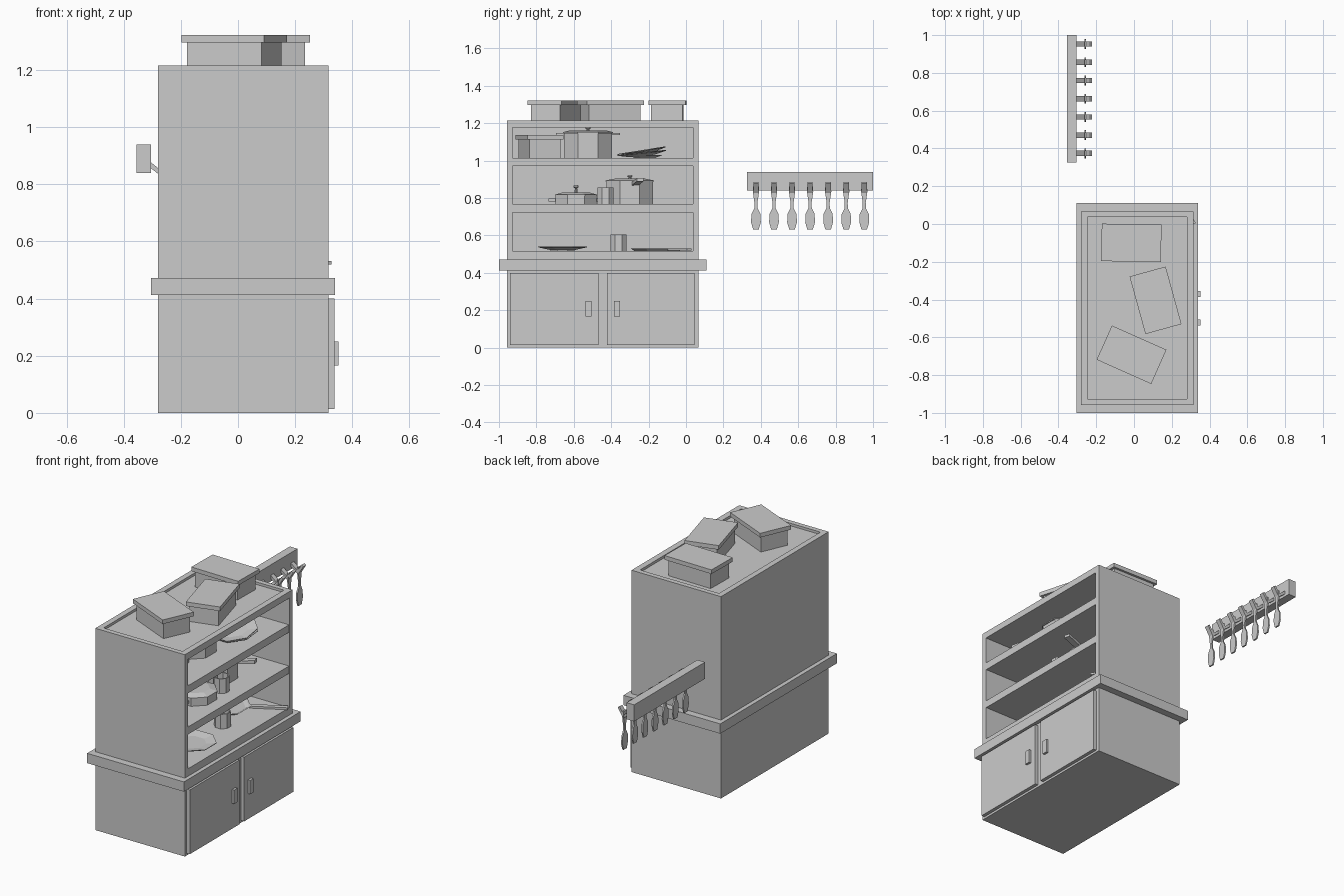
import bpy, bmesh, math
from mathutils import Matrix

if "Cube" in bpy.data.objects:
    bpy.data.objects.remove(bpy.data.objects["Cube"])


def make(name, bm, matrix=None):
    bmesh.ops.recalc_face_normals(bm, faces=bm.faces)
    me = bpy.data.meshes.new(name)
    bm.to_mesh(me)
    bm.free()
    ob = bpy.data.objects.new(name, me)
    bpy.context.collection.objects.link(ob)
    if matrix is not None:
        ob.matrix_world = matrix
    return ob


def box(name, x, y, z, matrix=None):
    bm = bmesh.new()
    bmesh.ops.create_cube(bm, size=1)
    for v in bm.verts:
        for i, (a, b) in enumerate((x, y, z)):
            v.co[i] = a if v.co[i] < 0 else b
    return make(name, bm, matrix)


def lathe(name, profile, loc, sides=8, tilt=0):
    """Revolve (radius, height) points; both ends are capped."""
    bm = bmesh.new()
    rings = []
    for r, h in profile:
        angles = [2 * math.pi * (i + 0.5) / sides for i in range(sides)]
        rings.append([bm.verts.new((r * math.cos(a), r * math.sin(a), h)) for a in angles])
    for lo, hi in zip(rings, rings[1:]):
        for i in range(sides):
            j = (i + 1) % sides
            bm.faces.new((lo[i], lo[j], hi[j], hi[i]))
    bm.faces.new(rings[0])
    bm.faces.new(rings[-1])
    return make(name, bm, Matrix.Translation(loc) @ Matrix.Rotation(tilt, 4, 'X'))


def extrude(name, pts, thick, matrix):
    """Extrude a flat outline symmetrically along local z."""
    bm = bmesh.new()
    f = bm.faces.new([bm.verts.new((a, b, -thick / 2)) for a, b in pts])
    new = bmesh.ops.extrude_face_region(bm, geom=[f])['geom']
    bmesh.ops.translate(bm, vec=(0, 0, thick),
                        verts=[g for g in new if isinstance(g, bmesh.types.BMVert)])
    return make(name, bm, matrix)


def storage_box(name, x, y, z, deg):
    m = Matrix.Translation((x, y, z)) @ Matrix.Rotation(math.radians(deg), 4, 'Z')
    box(name + "_body", (-.143, .143), (-.085, .085), (0, .097), m)
    box(name + "_lid", (-.158, .158), (-.099, .099), (.097, .122), m)


# Cabinet carcass
X0, X1, Y0, Y1 = -.28, .316, -.957, .067
box("lower_cabinet", (X0, X1), (Y0, Y1), (0, .413))
box("counter", (-.305, .34), (-1, .11), (.413, .472))
for n, a, b in (("near", Y0, Y0 + .03), ("far", Y1 - .03, Y1)):
    box(n + "_side_panel", (X0, X1), (a, b), (.472, 1.215))
YI = (Y0 + .03, Y1 - .03)
box("back_panel", (X0, -.246), YI, (.472, 1.215))
box("bottom_board", (-.246, X1), YI, (.472, .517))
box("top_board", (-.246, .28), YI, (1.176, 1.2))
box("top_front_rim", (.28, X1), YI, (1.176, 1.215))
for n, z in (("lower", .722), ("upper", .97)):
    box(n + "_shelf", (-.246, X1 - .002), YI, (z, z + .045))

# Doors with handles
for n, a, b, h in (("left", -.94, -.468, -.522), ("right", -.422, .045, -.37)):
    box(n + "_door", (X1, .337), (a, b), (.013, .4))
    box(n + "_door_handle", (.337, .351), (h - .016, h + .016), (.166, .249))

# Storage boxes
storage_box("top_box_a", -.014, -.1, 1.2, -1)
storage_box("top_box_b", .114, -.404, 1.2, 105.4)
storage_box("top_box_c", -.013, -.692, 1.2, -24)
storage_box("shelf_box", .02, -.783, 1.015, 11.5)

# Upper shelf: stock pot and a stack of plates
KNOB = [(.012, 0), (.007, .007), (.016, .013), (.012, .019)]
pot = (.06, -.524, 1.015)
lathe("stock_pot", [(.138, 0), (.138, .13)], pot)
lathe("stock_pot_lid", [(.145, .13), (.145, .137), (.11, .145)], pot)
lathe("stock_pot_knob", KNOB, (pot[0], pot[1], 1.159))
for s in (-1, 1):
    extrude("stock_pot_handle", [(-.045, .12 * s), (.045, .12 * s), (.025, .172 * s), (-.025, .172 * s)],
            .01, Matrix.Translation((pot[0], pot[1], 1.143)))
PLATE = [(.07, 0), (.14, .014), (.142, .019), (.085, .008)]
lathe("plate_bottom", [(.06, 0), (.1, .014), (.08, .008)], (.13, -.22, 1.015))
for i in range(2):
    lathe("plate_tilted", PLATE, (.13, -.235, 1.025 + .012 * i), tilt=math.radians(6 + 3 * i))

# Middle shelf: small pan, cup, saucepan
pan = (.13, -.588, .767)
lathe("small_pan", [(.118, 0), (.118, .045)], pan)
lathe("small_pan_lid", [(.122, .045), (.122, .051), (.08, .062)], pan)
lathe("small_pan_knob", [(.008, .06), (.007, .085), (.016, .092), (.012, .103)], pan)
for s in (-1, 1):
    box("small_pan_handle", (-.03, .03), sorted((.105 * s, .148 * s)), (.013, .03), Matrix.Translation(pan))
sauce = (.05, -.3, .767)
lathe("saucepan", [(.135, 0), (.135, .12)], sauce)
lathe("saucepan_lid", [(.14, .12), (.14, .127), (.09, .136)], sauce)
lathe("saucepan_knob", KNOB, (sauce[0], sauce[1], .903))
box("saucepan_handle", (.11, .25), (-.018, .018), (-.009, .009),
    Matrix.Translation((sauce[0], sauce[1], .855)) @ Matrix.Rotation(math.radians(13), 4, 'Z')
    @ Matrix.Rotation(math.radians(-10), 4, 'Y'))

# Cups
CUP = [(.047, 0), (.047, .088), (.04, .088), (.04, .01)]
lathe("middle_cup", CUP, (.19, -.43, .767))
lathe("bottom_cup", CUP, (.15, -.361, .517))

# Bottom shelf: plate and frying pan
lathe("dinner_plate", PLATE, (.15, -.66, .522))
lathe("dinner_plate_foot", [(.07, 0), (.07, .006)], (.15, -.66, .517))
lathe("frying_pan", [(.13, 0), (.155, .014), (.145, .014), (.125, .004)], (.01, -.155, .517))
box("frying_pan_handle", (.14, .355), (-.014, .014), (-.006, .006),
    Matrix.Translation((.01, -.155, .525)) @ Matrix.Rotation(math.radians(29), 4, 'Z'))

# Wall rack with hooks and hanging spoons
box("rack_board", (-.355, -.304), (.326, 1), (.84, .94))
HOOK = [(-.306, .878), (-.262, .842), (-.234, .885), (-.222, .877), (-.258, .82), (-.306, .857)]
HALF = [(.015, .862), (.017, .835), (.008, .775), (.009, .745), (.024, .715),
        (.026, .67), (.015, .632)]
SPOON = HALF + [(-a, b) for a, b in reversed(HALF)]
upright = Matrix.Rotation(math.pi / 2, 4, 'X')
facing = Matrix.Rotation(math.pi / 2, 4, 'Z') @ upright
for i in range(7):
    y = .374 + .0965 * i
    extrude("rack_hook", HOOK, .028, Matrix.Translation((0, y, 0)) @ upright)
    extrude("spoon", SPOON, .009, Matrix.Translation((-.258, y, 0)) @ facing)
